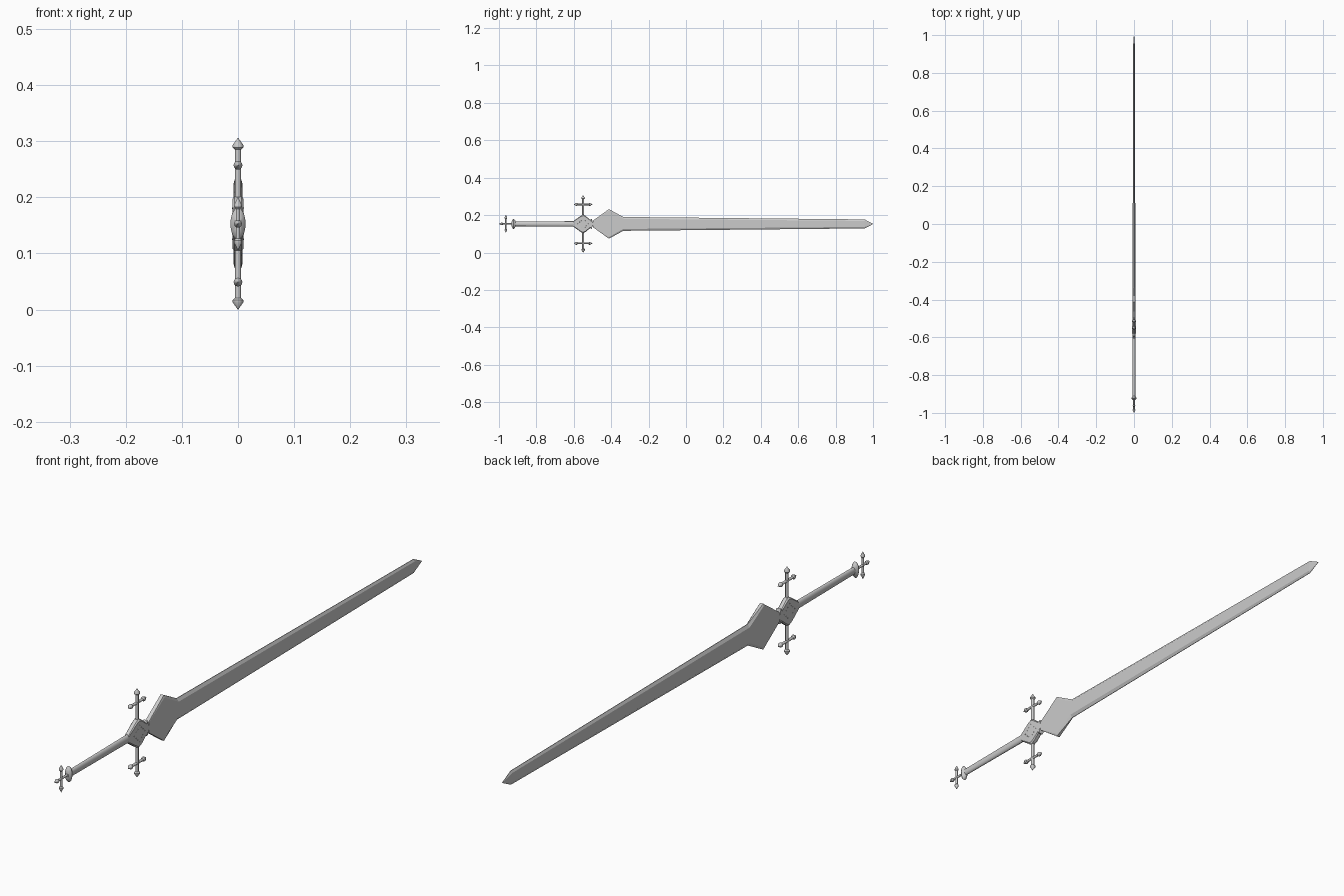
import bpy, bmesh, math
from mathutils import Vector, Matrix

if "Cube" in bpy.data.objects:
    bpy.data.objects.remove(bpy.data.objects["Cube"])

ZC = 0.153  # height of the sword's axis


def finish(name, bm, smooth=False):
    bmesh.ops.recalc_face_normals(bm, faces=bm.faces)
    me = bpy.data.meshes.new(name)
    bm.to_mesh(me)
    bm.free()
    ob = bpy.data.objects.new(name, me)
    bpy.context.collection.objects.link(ob)
    if smooth:
        bpy.context.view_layer.objects.active = ob
        ob.select_set(True)
        bpy.ops.object.shade_smooth_by_angle(angle=math.radians(35))
        ob.select_set(False)
    return ob


def loft(bm, rings):
    """Skin closed rings of points and cap both ends."""
    vs = [[bm.verts.new(p) for p in r] for r in rings]
    n = len(vs[0])
    for a, b in zip(vs, vs[1:]):
        for i in range(n):
            j = (i + 1) % n
            bm.faces.new((a[i], a[j], b[j], b[i]))
    bm.faces.new(vs[0])
    bm.faces.new(vs[-1])


def bevelled_bar(name, stations):
    """Stations: y, half height, bevel width, half thickness, edge half thickness."""
    bm = bmesh.new()
    rings = []
    for y, h, b, t, e in stations:
        k = h - b
        sec = [(e, h), (t, k), (t, -k), (e, -h), (-e, -h), (-t, -k), (-t, k), (-e, h)]
        rings.append([(x, y, ZC + z) for x, z in sec])
    loft(bm, rings)
    return finish(name, bm)


def turned(bm, centre, axis, profile, n=12, flat=1.0):
    """Sweep a (distance, radius) profile along an axis; flat squashes it in x."""
    rot = Vector((0, 0, 1)).rotation_difference(Vector(axis)).to_matrix()
    c = Vector(centre)
    rings = []
    for d, r in profile:
        ring = []
        for i in range(n):
            a = 2 * math.pi * i / n
            p = rot @ Vector((r * math.cos(a), r * math.sin(a), d))
            p.x *= flat
            ring.append(c + p)
        rings.append(ring)
    loft(bm, rings)


def spear_rod(bm, centre, axis, half, r=0.0045, start=None):
    """Rod with a spear point on the far end, or on both ends."""
    end = [(half - 0.021, r), (half - 0.017, r * 1.75), (half - 0.013, r * 1.75), (half, 0.0004)]
    begin = [(start, r)] if start is not None else [(-d, q) for d, q in reversed(end)]
    turned(bm, centre, axis, begin + end)


# Blade with flared diamond base, blunt at the front and sharp further out
bevelled_bar("blade", [
    (-0.497, 0.018, 0.002, 0.008, 0.007),
    (-0.412, 0.079, 0.008, 0.008, 0.006),
    (-0.335, 0.037, 0.010, 0.008, 0.001),
    (0.955, 0.024, 0.008, 0.004, 0.0008),
    (1.0, 0.001, 0.0005, 0.0008, 0.0005)])

# Notched collar between guard and blade
bevelled_bar("blade_collar", [
    (-0.530, 0.012, 0.002, 0.008, 0.006),
    (-0.504, 0.027, 0.004, 0.009, 0.006),
    (-0.499, 0.010, 0.002, 0.008, 0.006),
    (-0.480, 0.010, 0.002, 0.008, 0.006)])

# Diamond guard block
bevelled_bar("guard_block", [
    (-0.605, 0.013, 0.003, 0.008, 0.006),
    (-0.562, 0.044, 0.005, 0.010, 0.006),
    (-0.550, 0.050, 0.006, 0.010, 0.006),
    (-0.538, 0.044, 0.005, 0.010, 0.006),
    (-0.500, 0.012, 0.003, 0.009, 0.006)])

# Small studs around each face of the guard
bm = bmesh.new()
for s in (-1, 1):
    for i in range(12):
        a = 2 * math.pi * i / 12
        k = 0.028 / (abs(math.cos(a)) + abs(math.sin(a)))
        m = Matrix.Translation((s * 0.0095, -0.55 + k * math.cos(a), ZC + k * math.sin(a)))
        bmesh.ops.create_icosphere(bm, subdivisions=1, radius=0.0018, matrix=m)
finish("guard_studs", bm, True)

# Cross arms above and below the guard
for s, label in ((1, "upper"), (-1, "lower")):
    bm = bmesh.new()
    spear_rod(bm, (0, -0.55, ZC), (0, 0, s), 0.153, 0.0055, start=0.03)
    spear_rod(bm, (0, -0.55, ZC + s * 0.104), (0, 1, 0), 0.050)
    finish(label + "_guard_cross", bm, True)

# Oval grip
bm = bmesh.new()
turned(bm, (0, 0, ZC), (0, 1, 0), [(-0.925, 0.0125), (-0.60, 0.0145)], 20, 0.6)
finish("grip", bm, True)

# Oval pommel disc
bm = bmesh.new()
turned(bm, (0, 0, ZC), (0, 1, 0),
       [(-0.932, 0.012), (-0.928, 0.022), (-0.922, 0.028), (-0.916, 0.022), (-0.910, 0.013)], 24, 0.48)
finish("pommel_disc", bm, True)

# Pommel cross
bm = bmesh.new()
spear_rod(bm, (0, -0.92, ZC), (0, -1, 0), 0.08, 0.004, start=0.0)
spear_rod(bm, (0, -0.963, ZC), (0, 0, 1), 0.047, 0.004)
finish("pommel_cross", bm, True)
